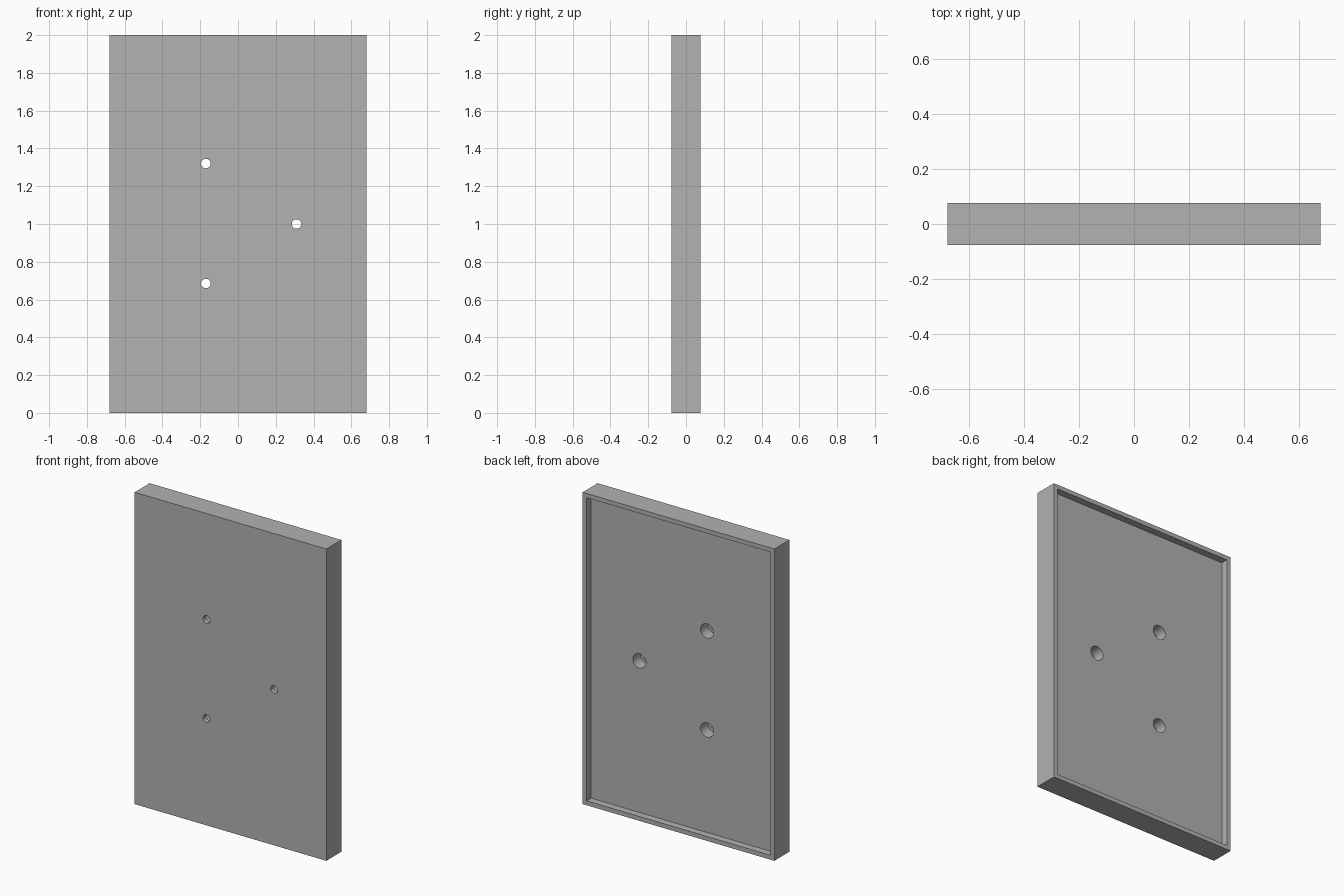
import bpy
import math

default_cube = bpy.data.objects.get("Cube")
if default_cube:
    bpy.data.objects.remove(default_cube, do_unlink=True)

WIDTH, DEPTH, HEIGHT = 1.36, 0.152, 2.0
RIM = 0.028           # width of the raised border on the back
RECESS = 0.046        # depth of the tray behind the border
LIP = 0.03            # plate left in front of each counterbore
FRONT, BACK = -DEPTH / 2, DEPTH / 2
HOLES = [(-0.17, 1.32), (-0.17, 0.685), (0.31, 1.0)]

grey = bpy.data.materials.new("plain grey")
grey.use_nodes = True
colour = (0.445, 0.445, 0.445, 1)
grey.diffuse_color = colour
grey.node_tree.nodes["Principled BSDF"].inputs["Base Color"].default_value = colour


def box(name, width, height, y0, y1):
    bpy.ops.mesh.primitive_cube_add(size=1, location=(0, (y0 + y1) / 2, HEIGHT / 2))
    obj = bpy.context.object
    obj.name = name
    obj.scale = (width, y1 - y0, height)
    bpy.ops.object.transform_apply(location=True, rotation=True, scale=True)
    obj.data.materials.append(grey)
    return obj


def bore(name, x, z, radius, y0, y1):
    bpy.ops.mesh.primitive_cylinder_add(
        vertices=48, radius=radius, depth=y1 - y0,
        location=(x, (y0 + y1) / 2, z), rotation=(math.pi / 2, 0, 0))
    obj = bpy.context.object
    obj.name = name
    obj.data.materials.append(grey)
    return obj


def cut(target, cutter):
    mod = target.modifiers.new(cutter.name, 'BOOLEAN')
    mod.operation = 'DIFFERENCE'
    mod.solver = 'EXACT'
    mod.object = cutter
    bpy.context.view_layer.objects.active = target
    bpy.ops.object.modifier_apply(modifier=mod.name)
    bpy.data.objects.remove(cutter, do_unlink=True)


# Slab with a shallow tray in the back
panel = box("cover_panel", WIDTH, HEIGHT, FRONT, BACK)
cut(panel, box("tray_cutter", WIDTH - 2 * RIM, HEIGHT - 2 * RIM, BACK - RECESS, BACK + 0.1))

# Screw holes: narrow through the front, wide from the back
for x, z in HOLES:
    cut(panel, bore("counterbore_cutter", x, z, 0.046, FRONT + LIP, BACK + 0.1))
    cut(panel, bore("screw_hole_cutter", x, z, 0.025, FRONT - 0.1, BACK + 0.1))

# Smooth the bores, keep the edges crisp
bpy.ops.object.select_all(action='DESELECT')
panel.select_set(True)
bpy.context.view_layer.objects.active = panel
bpy.ops.object.shade_smooth_by_angle(angle=math.radians(30))
